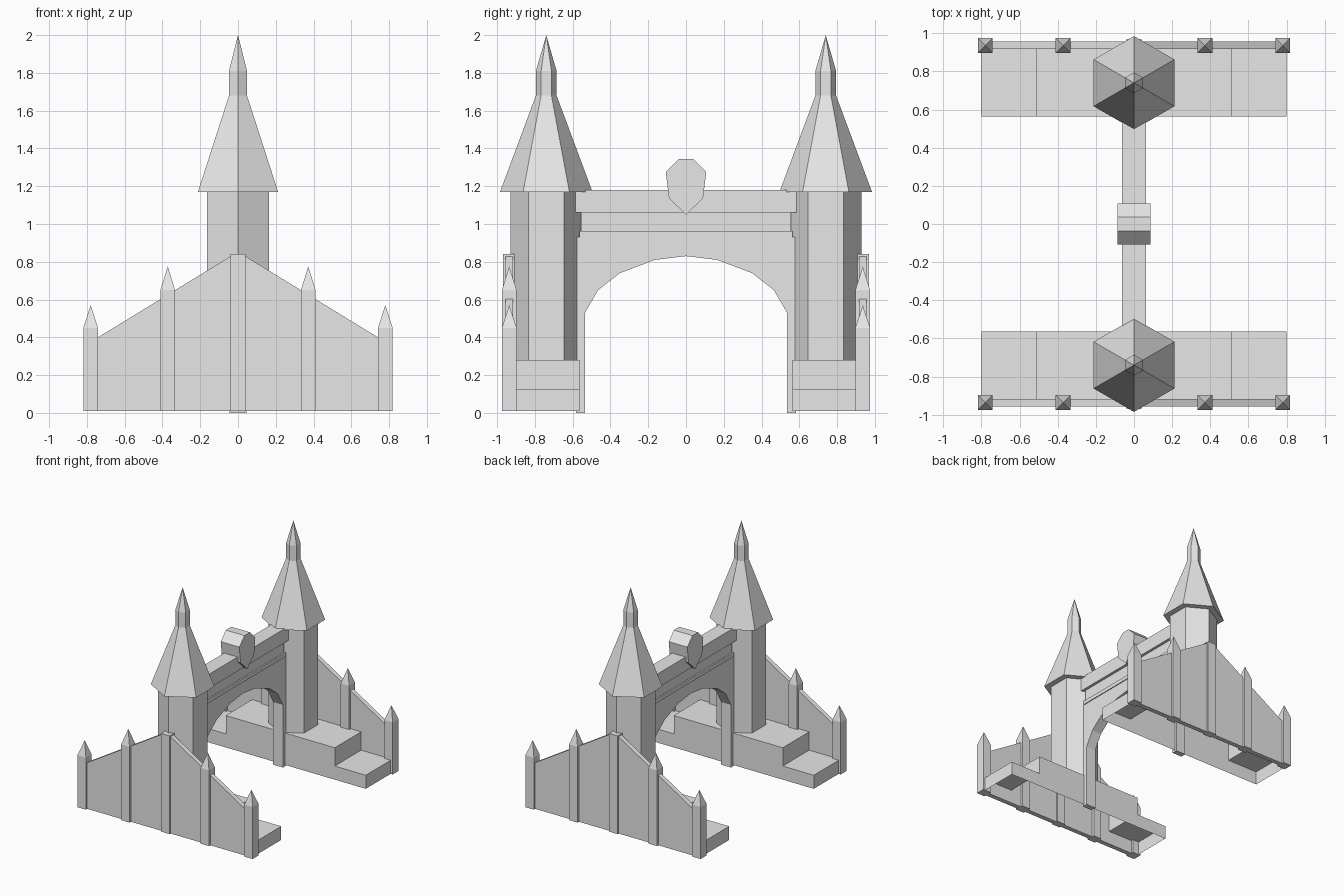
import bpy, bmesh, math
from mathutils import Vector

if "Cube" in bpy.data.objects:
    bpy.data.objects.remove(bpy.data.objects["Cube"])

stone = bpy.data.materials.new("pale_stone")
stone.diffuse_color = (0.8, 0.8, 0.8, 1)
stone.use_nodes = True
stone.node_tree.nodes["Principled BSDF"].inputs["Base Color"].default_value = stone.diffuse_color


def finish(bm, name):
    bmesh.ops.recalc_face_normals(bm, faces=bm.faces)
    me = bpy.data.meshes.new(name)
    bm.to_mesh(me)
    bm.free()
    me.materials.append(stone)
    ob = bpy.data.objects.new(name, me)
    bpy.context.collection.objects.link(ob)
    return ob


def prism(name, outline, axis, a, b, open_bottom=False):
    """Extrude a 2D outline along x (outline is y,z) or y (outline is x,z)."""
    bm = bmesh.new()
    place = (lambda p, t: (t, p[0], p[1])) if axis == "x" else (lambda p, t: (p[0], t, p[1]))
    f = bm.faces.new([bm.verts.new(place(p, a)) for p in outline])
    new = bmesh.ops.extrude_face_region(bm, geom=[f])["geom"]
    shift = Vector((b - a, 0, 0)) if axis == "x" else Vector((0, b - a, 0))
    bmesh.ops.translate(bm, vec=shift, verts=[v for v in new if isinstance(v, bmesh.types.BMVert)])
    bmesh.ops.recalc_face_normals(bm, faces=bm.faces)
    if open_bottom:
        low = [g for g in bm.faces if g.normal.z < -0.9]
        bmesh.ops.delete(bm, geom=low, context="FACES")
    return finish(bm, name)


def lathe(name, x, y, sides, rings, turn):
    """Stack regular polygons (radius, height); a zero radius makes a point."""
    bm = bmesh.new()
    prev = None
    for r, z in rings:
        if r == 0:
            tip = bm.verts.new((x, y, z))
            for i in range(sides):
                bm.faces.new((prev[i], prev[(i + 1) % sides], tip))
            return finish(bm, name)
        ring = [bm.verts.new((x + r * math.cos(turn + i * math.tau / sides),
                              y + r * math.sin(turn + i * math.tau / sides), z))
                for i in range(sides)]
        if prev is None:
            bm.faces.new(ring)
        else:
            for i in range(sides):
                j = (i + 1) % sides
                bm.faces.new((prev[i], prev[j], ring[j], ring[i]))
        prev = ring
    bm.faces.new(prev)
    return finish(bm, name)


def box(name, y, z0, z1, x):
    return prism(name, [(-y, z0), (y, z0), (y, z1), (-y, z1)], "x", -x, x)


for s, side in ((-1, "front"), (1, "back")):
    # hexagonal tower with spire
    lathe(side + "_tower", 0, s * 0.74, 6, [(0.19, 0.27), (0.19, 1.175)], math.pi / 2)
    lathe(side + "_spire", 0, s * 0.74, 6,
          [(0.245, 1.17), (0.055, 1.68), (0.055, 1.81), (0, 2.0)], math.pi / 2)
    # stepped plinth, open underneath
    prism(side + "_plinth",
          [(-0.8, 0.01), (0.8, 0.01), (0.8, 0.125), (0.51, 0.125), (0.51, 0.28),
           (-0.51, 0.28), (-0.51, 0.125), (-0.8, 0.125)], "y", s * 0.565, s * 0.917, True)
    # gabled outer wall
    prism(side + "_gable_wall",
          [(-0.8, 0.01), (0.8, 0.01), (0.8, 0.364), (0.03, 0.835), (-0.03, 0.835),
           (-0.8, 0.364)], "y", s * 0.917, s * 0.957)
    prism(side + "_middle_pilaster",
          [(-0.04, 0.01), (0.04, 0.01), (0.04, 0.84), (-0.04, 0.84)], "y", s * 0.905, s * 0.97)
    # pointed posts
    for x, top, tip in ((0.78, 0.45, 0.57), (0.372, 0.65, 0.775)):
        for m in (-1, 1):
            r = 0.039 * math.sqrt(2)
            lathe(side + "_post", m * x, s * 0.936, 4,
                  [(r, 0.01), (r, top), (0, tip)], math.pi / 4)

# arch between the towers
curve = [(0.535, 0), (0.535, 0.53), (0.465, 0.65), (0.35, 0.74), (0.165, 0.81)]
opening = curve + [(0, 0.83)] + [(-y, z) for y, z in reversed(curve)]
prism("arch", opening + [(-0.582, 0), (-0.582, 0.93), (0.582, 0.93), (0.582, 0)],
      "x", -0.045, 0.045)
box("arch_moulding", 0.565, 0.93, 0.962, 0.052)
box("arch_frieze", 0.557, 0.962, 1.06, 0.04)
box("arch_cornice", 0.588, 1.06, 1.18, 0.063)

# shield-shaped block on top of the arch
half = [(0.09, 1.135), (0.107, 1.275), (0.037, 1.345)]
prism("shield_block", [(0, 1.05)] + half + [(-y, z) for y, z in reversed(half)],
      "x", -0.087, 0.087)
